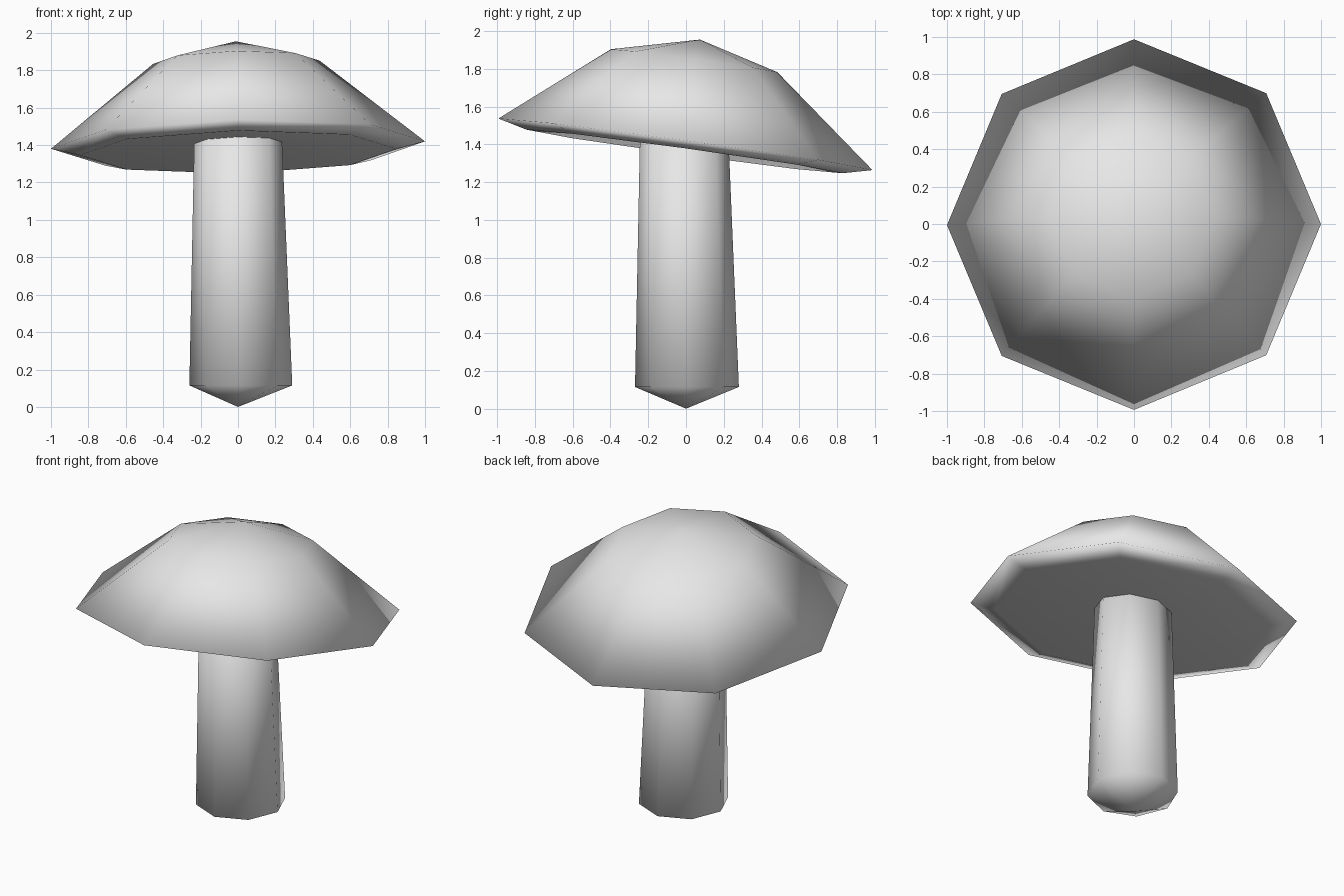
import bpy
import bmesh
from math import cos, sin, pi
from mathutils import Matrix

SIDES = 8

cube = bpy.data.objects.get("Cube")
if cube:
    bpy.data.objects.remove(cube, do_unlink=True)

# Single pale grey for the whole mushroom
grey = bpy.data.materials.new("pale_grey")
grey.use_nodes = True
colour = (0.8, 0.8, 0.8, 1)
grey.diffuse_color = colour
grey.node_tree.nodes["Principled BSDF"].inputs["Base Color"].default_value = colour


def turned(name, tip_low, rings, tip_high, matrix=Matrix()):
    """Closed eight-sided form: rings are (radius, z, centre x, centre y)."""
    bm = bmesh.new()
    loops = []
    for radius, z, cx, cy in rings:
        loops.append([bm.verts.new((cx + radius * cos(2 * pi * i / SIDES),
                                    cy + radius * sin(2 * pi * i / SIDES), z))
                      for i in range(SIDES)])
    low, high = bm.verts.new(tip_low), bm.verts.new(tip_high)
    for i in range(SIDES):
        j = (i + 1) % SIDES
        bm.faces.new((low, loops[0][j], loops[0][i]))
        for a, b in zip(loops, loops[1:]):
            bm.faces.new((a[i], a[j], b[j], b[i]))
        bm.faces.new((loops[-1][i], loops[-1][j], high))
    bmesh.ops.transform(bm, matrix=matrix, verts=bm.verts)
    bmesh.ops.recalc_face_normals(bm, faces=bm.faces)
    for face in bm.faces:
        face.smooth = True
    mesh = bpy.data.meshes.new(name)
    bm.to_mesh(mesh)
    bm.free()
    mesh.materials.append(grey)
    obj = bpy.data.objects.new(name, mesh)
    bpy.context.collection.objects.link(obj)
    return obj


# Stem: slight taper, pointed foot, top buried in the cap
turned("stem", (0, 0, 0),
       [(0.275, 0.115, 0.015, 0.005), (0.233, 1.48, 0, -0.01)],
       (0, 0, 1.52))

# Cap: hollowed underside, narrow lip, rim, shoulder and peak, leaning back
lean = (Matrix.Translation((0, -0.003, 1.4))
        @ Matrix.Rotation(-0.137, 4, 'X') @ Matrix.Rotation(-0.02, 4, 'Y'))
turned("cap", (0, 0, 0.03),
       [(0.845, -0.038, 0, 0), (1.0, 0, 0, 0), (0.445, 0.445, 0, -0.015)],
       (0, 0, 0.56), lean)
